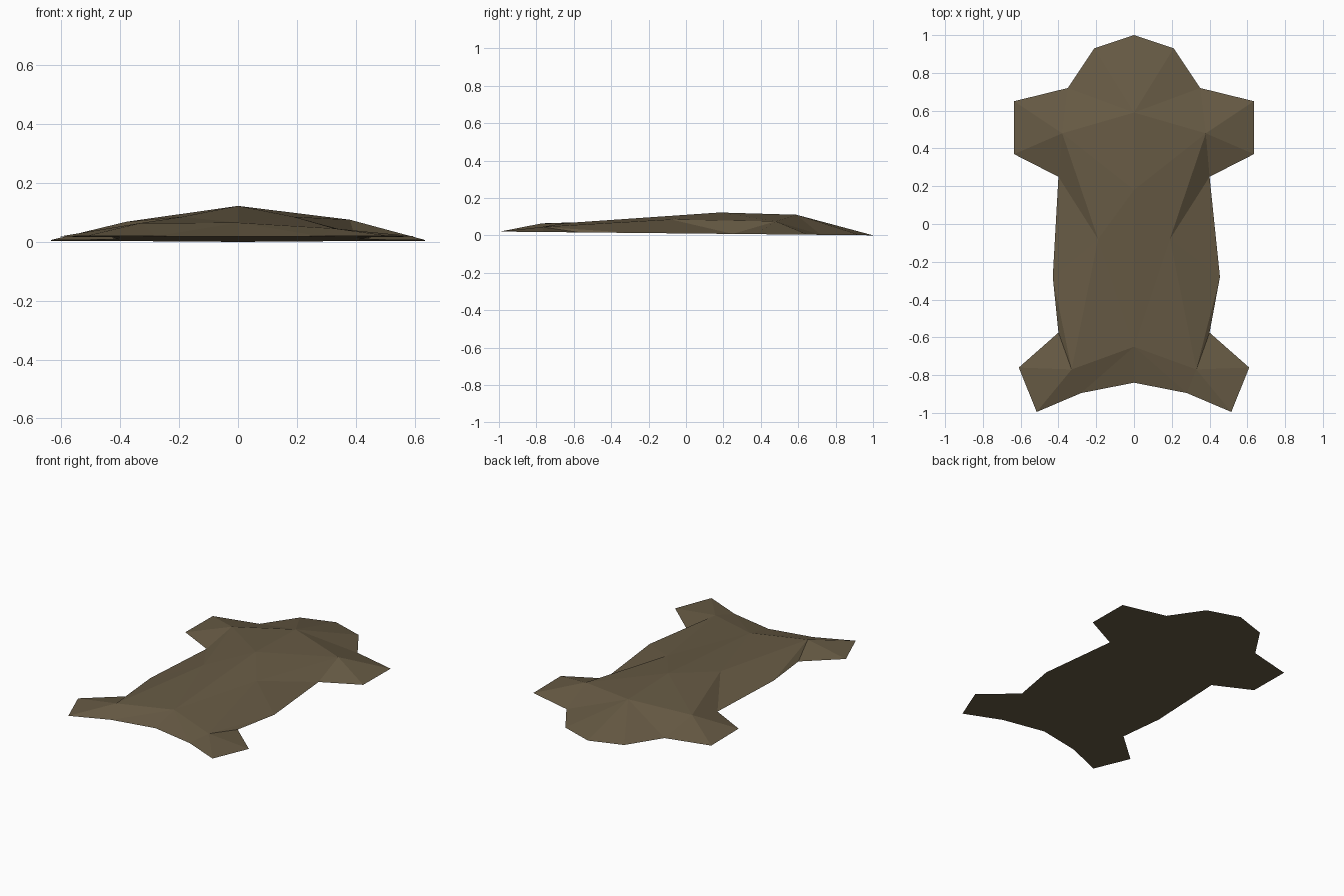
import bpy
import bmesh

if "Cube" in bpy.data.objects:
    bpy.data.objects.remove(bpy.data.objects["Cube"])

# Half outline of the hide, from nose (a) round to tail (l)
OUTLINE = dict(zip("abcdefghijkl", [
    (0, 1), (.21, .93), (.35, .72), (.635, .65), (.635, .37), (.40, .25),
    (.455, -.28), (.40, -.575), (.61, -.76), (.515, -.995), (.28, -.895), (0, -.84)]))

# Raised inner points: Neck, Shoulder, Crown, Waist, Rump, Haunch
INNER = {"N": (0, .59, .11), "S": (.38, .48, .075), "C": (0, .18, .122),
         "W": (.19, -.08, .085), "R": (0, -.65, .065), "H": (.33, -.77, .045)}

# Small left side differences of the draped hide
LEFT = {"g": (.43, -.28, .013), "S": (.38, .48, .068), "H": (.33, -.77, .064)}

# Facets of one half, three point letters each
FACETS = ("abN bcN cSN cdS deS efS SfW Wfg WgH ghH hiH ijH jkH "
          "HkR Rkl WHR CWR CSW NSC").split()

points = {k: (x, y, 0.01 * (1 - y)) for k, (x, y) in OUTLINE.items()}
points.update(INNER)

bm = bmesh.new()


def half(side, changes):
    """Upper surface of one side; returns its vertices by letter."""
    verts = {}
    for k, p in points.items():
        x, y, z = changes.get(k, p)
        verts[k] = centre[k] if k in centre else bm.verts.new((side * x, y, z))
    for f in FACETS:
        bm.faces.new([verts[k] for k in f])
    return verts


centre = {k: bm.verts.new(p) for k, p in points.items() if p[0] == 0}
right = half(1, {})
left = half(-1, LEFT)

# Flat underside
ring = [right[k] for k in "abcdefghijkl"] + [left[k] for k in "kjihgfedcb"]
under = bm.faces.new(ring)
bm.normal_update()
bmesh.ops.triangulate(bm, faces=[under])
bmesh.ops.recalc_face_normals(bm, faces=bm.faces[:])

mesh = bpy.data.meshes.new("hide_rug")
bm.to_mesh(mesh)
bm.free()

fur = bpy.data.materials.new("brown fur")
fur.diffuse_color = (.135, .103, .058, 1)
fur.use_nodes = True
fur.node_tree.nodes["Principled BSDF"].inputs["Base Color"].default_value = fur.diffuse_color
mesh.materials.append(fur)
bpy.context.collection.objects.link(bpy.data.objects.new("hide_rug", mesh))
